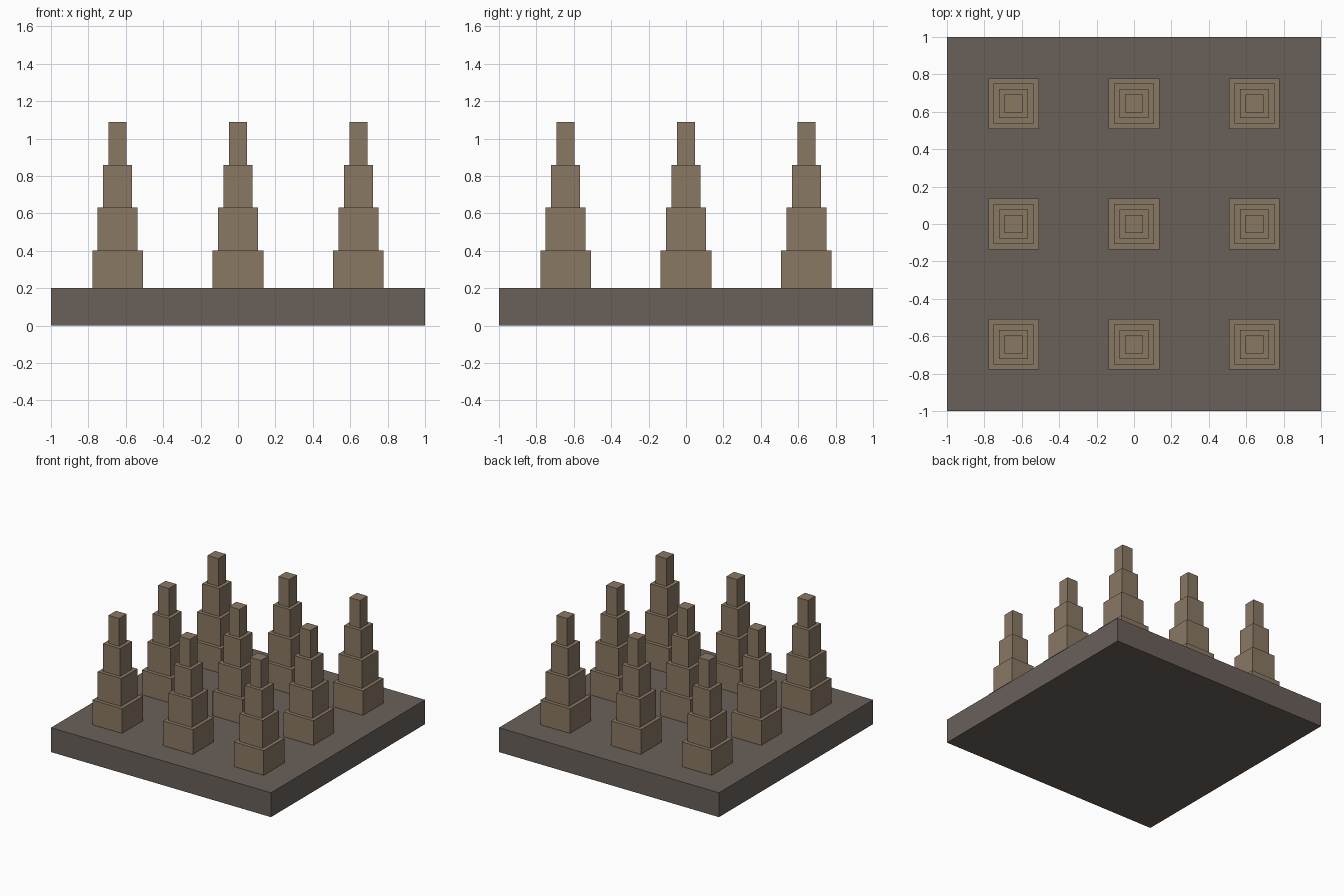
import bpy

if "Cube" in bpy.data.objects:
    bpy.data.objects.remove(bpy.data.objects["Cube"])


def material(name, color):
    m = bpy.data.materials.new(name)
    m.diffuse_color = (*color, 1)
    m.use_nodes = True
    m.node_tree.nodes["Principled BSDF"].inputs["Base Color"].default_value = m.diffuse_color
    return m


def box(name, x, y, half, z0, z1, mat):
    bpy.ops.mesh.primitive_cube_add(size=1, location=(x, y, (z0 + z1) / 2))
    ob = bpy.context.object
    ob.name = name
    ob.scale = (2 * half, 2 * half, z1 - z0)
    bpy.ops.object.transform_apply(location=False, rotation=False, scale=True)
    ob.data.materials.append(mat)
    return ob


slab_mat = material("dark_stone", (0.144, 0.117, 0.102))
tower_mat = material("tan_stone", (0.255, 0.19, 0.127))

# Base slab
box("base_slab", 0, 0, 1.0, 0.0, 0.2, slab_mat)

# 3 x 3 grid of four-tier stepped towers, lowest tier sunk into the slab
SPACING = 0.644
TIER_HEIGHT = 0.2285
FOOT = 0.174
HALVES = (0.135, 0.106, 0.078, 0.049)
for row in range(3):
    for col in range(3):
        for tier, half in enumerate(HALVES):
            z0 = FOOT + tier * TIER_HEIGHT
            box(f"tower_{row + 1}_{col + 1}_tier_{tier + 1}",
                (col - 1) * SPACING, (row - 1) * SPACING,
                half, z0, z0 + TIER_HEIGHT, tower_mat)
